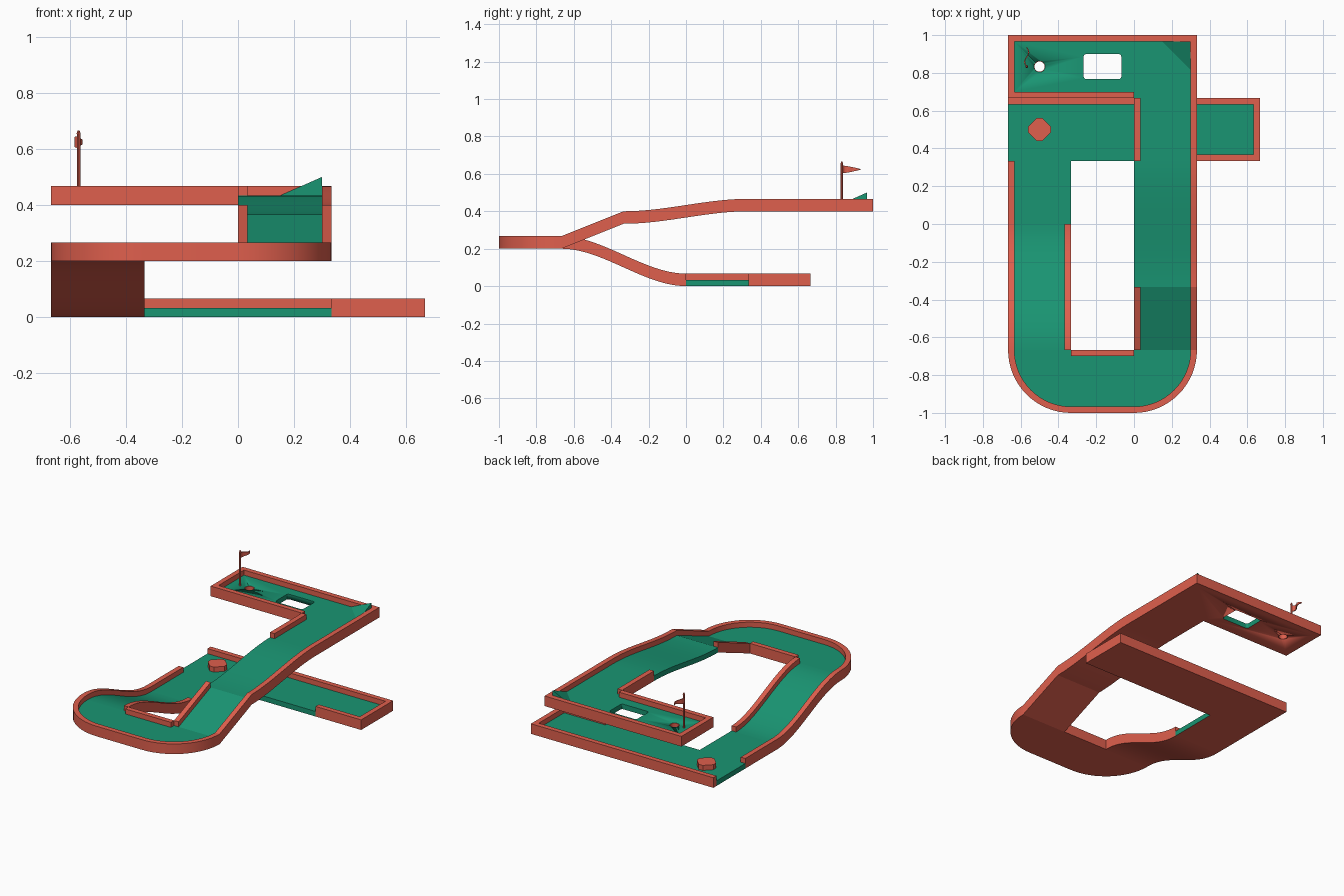
import bpy, bmesh, math

if "Cube" in bpy.data.objects:
    bpy.data.objects.remove(bpy.data.objects["Cube"])

T = 1 / 3      # tile size
W = T / 10     # wall thickness and floor thickness
H = 2 * W      # wall height


def material(name, rgb):
    m = bpy.data.materials.new(name)
    m.diffuse_color = (*rgb, 1)
    m.use_nodes = True
    m.node_tree.nodes["Principled BSDF"].inputs["Base Color"].default_value = m.diffuse_color
    return m


RED = material("red_edge", (0.74, 0.115, 0.075))
GREEN = material("green_felt", (0.01, 0.30, 0.17))


def finish(name, bm, mat, red_bottom=False):
    bmesh.ops.remove_doubles(bm, verts=bm.verts, dist=1e-5)
    bmesh.ops.recalc_face_normals(bm, faces=bm.faces)
    for f in bm.faces:
        f.smooth = True
        if red_bottom and f.normal.z < -0.5:
            f.material_index = 1
    me = bpy.data.meshes.new(name)
    bm.to_mesh(me)
    bm.free()
    me.materials.append(mat)
    if red_bottom:
        me.materials.append(RED)
    me.set_sharp_from_angle(angle=math.radians(15))
    ob = bpy.data.objects.new(name, me)
    bpy.context.collection.objects.link(ob)
    return ob


def loft(name, left, right, bottom, top, mat, red_bottom=False, closed=False):
    """Solid band between two plan lines; bottom and top are heights by y."""
    bm = bmesh.new()
    rings = []
    for a, b in zip(left, right):
        rings.append([bm.verts.new((*p, f(p[1]))) for p, f in
                      ((a, bottom), (b, bottom), (b, top), (a, top))])
    pairs = list(zip(rings, rings[1:]))
    if closed:
        pairs.append((rings[-1], rings[0]))
    else:
        bm.faces.new(rings[0])
        bm.faces.new(rings[-1])
    for r, s in pairs:
        for i in range(4):
            j = (i + 1) % 4
            bm.faces.new((r[i], r[j], s[j], s[i]))
    return finish(name, bm, mat, red_bottom)


def prism(name, pts, z0, z1, mat, red_bottom=False):
    bm = bmesh.new()
    lo = [bm.verts.new((x, y, z0)) for x, y in pts]
    hi = [bm.verts.new((x, y, z1)) for x, y in pts]
    bm.faces.new(lo)
    bm.faces.new(hi)
    for i in range(len(pts)):
        j = (i + 1) % len(pts)
        bm.faces.new((lo[i], lo[j], hi[j], hi[i]))
    return finish(name, bm, mat, red_bottom)


def arc(cx, cy, r, a0, a1, n):
    return [(cx + r * math.cos(math.radians(a0 + (a1 - a0) * i / n)),
             cy + r * math.sin(math.radians(a0 + (a1 - a0) * i / n))) for i in range(n + 1)]


def ease(t):
    t = min(max(t, 0), 1)
    return t * t * (3 - 2 * t)


# Height of the track underside along the left and right lanes
def left_lane(y):
    return 0.2 * ease(-y / (2 * T))


def right_lane(y):
    if y < -T:
        return 0.2 + 0.4 * (y + 2 * T)
    return T + (0.4 - T) * ease((y + T) / (2 * T))


def strip(name, x0, x1, y0, y1, base, height, mat):
    """Straight piece following a lane height (or a constant level)."""
    f = base if callable(base) else (lambda y: base)
    cuts = {y0, y1}
    if callable(base):
        cuts |= {i * T / 12 for i in range(-24, 13) if y0 + 1e-4 < i * T / 12 < y1 - 1e-4}
    ys = sorted(cuts)
    return loft(name, [(x0, y) for y in ys], [(x1, y) for y in ys],
                f, lambda y: f(y) + height, mat, mat is GREEN)


def wall(name, *a):
    return strip(name, *a, H, RED)


def floor(name, *a):
    return strip(name, *a, W, GREEN)


# Lower level
floor("start_floor", T, 2*T - W, T + W, 2*T - W, 0)
floor("lower_floor", -2*T, T, T, 2*T - W, 0)
floor("lower_exit_floor", -2*T + W, -T, 0, T, 0)
wall("start_end_wall", 2*T - W, 2*T, T, 2*T, 0)
wall("start_front_wall", T, 2*T - W, T, T + W, 0)
wall("lower_back_wall", -2*T, 2*T - W, 2*T - W, 2*T, 0)

# Left lane climbing in an S
floor("left_slope_floor", -2*T + W, -T - W, -2*T, 0, left_lane)
wall("left_outer_wall", -2*T, -2*T + W, -2*T, T, left_lane)
wall("left_inner_wall", -T - W, -T, -2*T, 0, left_lane)

# Rounded turn at the front


def turn_edge(r):
    return arc(-T, -2*T, r, 180, 270, 16) + arc(0, -2*T, r, 270, 360, 16)


loft("turn_outer_wall", turn_edge(T), turn_edge(T - W), lambda y: 0.2, lambda y: 0.2 + H, RED)
prism("turn_floor", turn_edge(T - W) + [(0, -2*T), (0, -2*T - W), (-T, -2*T - W), (-T, -2*T)],
      0.2, 0.2 + W, GREEN, True)
wall("turn_inner_wall", -T, 0, -2*T - W, -2*T, 0.2)

# Right lane: ramp, then gentle S up to the top level
floor("ramp_floor", W, T - W, -2*T, -T, right_lane)
floor("right_slope_floor", 0, T - W, -T, T, right_lane)
floor("right_upper_floor", W, T - W, T, 2*T, 0.4)
wall("right_outer_wall", T - W, T, -2*T, 3*T, right_lane)
wall("ramp_inner_wall", 0, W, -2*T, -T, right_lane)
wall("upper_inner_wall", 0, W, T, 2*T, 0.4)

# Top level
wall("top_back_wall", -2*T, T - W, 1 - W, 1, 0.4)
wall("top_left_wall", -2*T, -2*T + W, 2*T, 1 - W, 0.4)
wall("top_front_wall", -2*T + W, 0, 2*T, 2*T + W, 0.4)
L, R, B, F = -2*T + W, T - W, 1 - W, 2*T + W
top = prism("top_floor", [(L, F), (0, F), (0, 2*T), (R, 2*T), (R, B), (L, B)],
            0.4, 0.4 + W, GREEN, True)

# Square opening and cup hole cut through the top floor
r = 0.015
rounded = []
for cx, cy, a in ((-0.067, 0.9, 0), (-0.267, 0.9, 90), (-0.267, 0.767, 180), (-0.067, 0.767, 270)):
    sx, sy = (1 if a in (0, 270) else -1), (1 if a < 180 else -1)
    rounded += arc(cx - sx * r, cy - sy * r, r, a, a + 90, 4)
HX, HY = -0.5, 5 * T / 2
cup_out = arc(HX, HY, 0.03, 0, 360, 24)[:-1]
cup_in = arc(HX, HY, 0.027, 0, 360, 24)[:-1]
for name, pts in (("opening_cutter", rounded), ("cup_cutter", cup_out)):
    cutter = prism(name, pts, 0.35, 0.5, GREEN)
    cutter.hide_render = True
    cutter.hide_viewport = True
    mod = top.modifiers.new(name, 'BOOLEAN')
    mod.operation = 'DIFFERENCE'
    mod.solver = 'EXACT'
    mod.object = cutter
loft("cup_lining", cup_out, cup_in, lambda y: 0.4, lambda y: 0.4 + W, RED, closed=True)

# Corner bank wedge
bm = bmesh.new()
v = [bm.verts.new(p) for p in ((R, B, 0.4 + W), (R - 0.15, B, 0.4 + W),
                               (R, B - 0.15, 0.4 + W), (R, B, 0.5))]
for t in ((0, 1, 2), (0, 1, 3), (0, 2, 3), (1, 2, 3)):
    bm.faces.new([v[i] for i in t])
finish("corner_bank", bm, GREEN)

# Diamond obstacle with trimmed corners
a, b = 0.06, 0.015
prism("diamond_obstacle", [(-0.5 + x, 0.5 + y) for x, y in
      ((a, -b), (a, b), (b, a), (-b, a), (-a, b), (-a, -b), (-b, -a), (b, -a))], W, H, RED)

# Flag: pole, pointed tip and waving pennant
PX = -0.568
prism("flag_pole", arc(PX, HY, 0.006, 0, 360, 8)[:-1], 0.4 + W, 0.655, RED)
bm = bmesh.new()
bmesh.ops.create_cone(bm, cap_ends=True, segments=8, radius1=0.008, radius2=0.003, depth=0.014)
bmesh.ops.translate(bm, verts=bm.verts, vec=(PX, HY, 0.659))
finish("pole_tip", bm, RED)
N = 12
line = [(PX - 0.011 * math.sin(2 * math.pi * i / N), HY + 0.1 * i / N) for i in range(N + 1)]


def taper(y):
    return 0.021 * (1 - 0.9 * ((y - HY) / 0.1) ** 1.3)


loft("pennant", [(x - 0.003, y) for x, y in line], [(x + 0.003, y) for x, y in line],
     lambda y: 0.624 - taper(y), lambda y: 0.624 + taper(y), RED)
